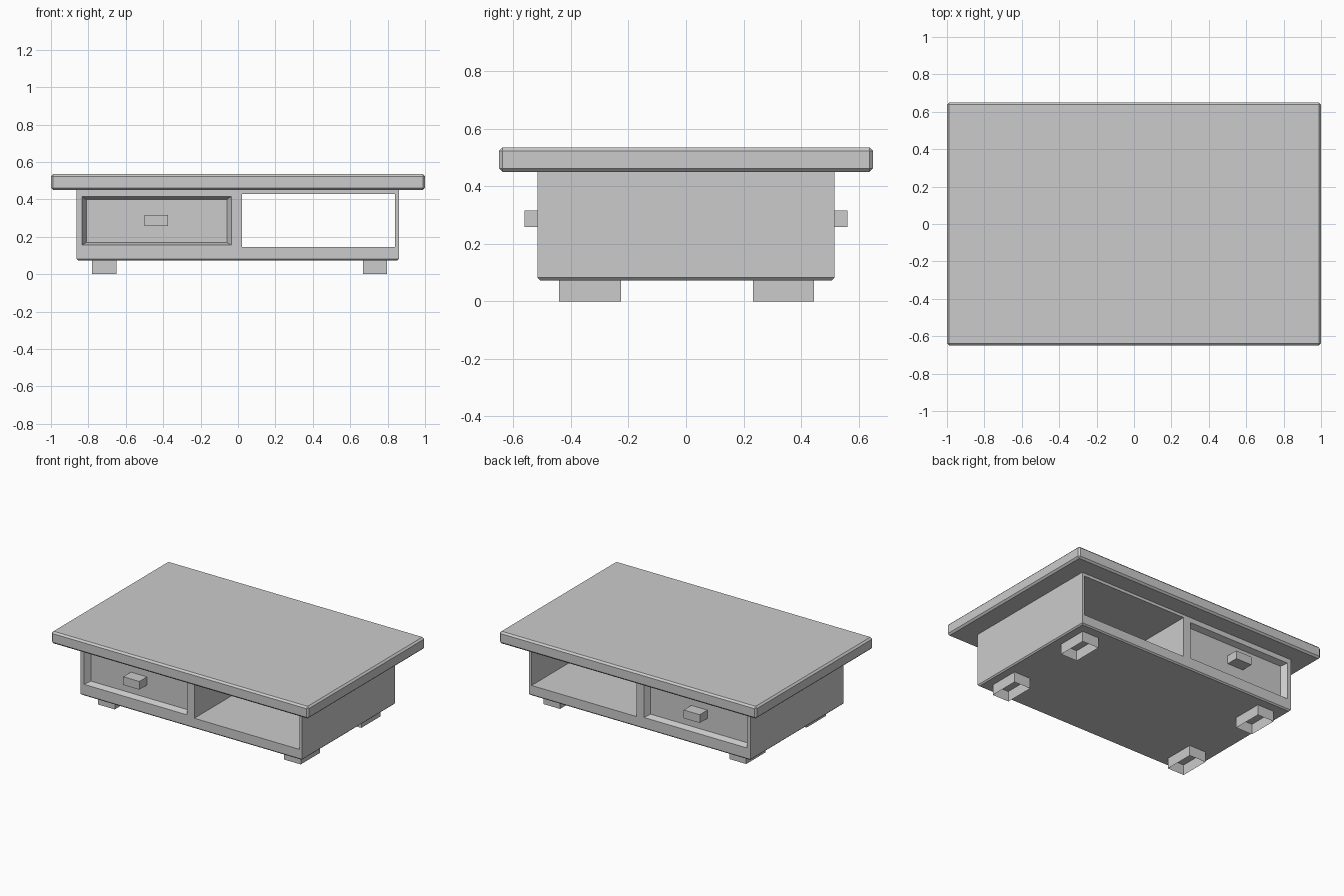
import bpy, bmesh

if "Cube" in bpy.data.objects:
    bpy.data.objects.remove(bpy.data.objects["Cube"])


def mesh_object(name, bm):
    bmesh.ops.recalc_face_normals(bm, faces=bm.faces)
    mesh = bpy.data.meshes.new(name)
    bm.to_mesh(mesh)
    bm.free()
    ob = bpy.data.objects.new(name, mesh)
    bpy.context.collection.objects.link(ob)
    return ob


def box(name, x, y, z, bevel=0, bevel_z=None):
    """Box from ranges; bevels all edges, or only those lying at height bevel_z."""
    bm = bmesh.new()
    bmesh.ops.create_cube(bm, size=1)
    for v in bm.verts:
        v.co = [r[0] if c < 0 else r[1] for c, r in zip(v.co, (x, y, z))]
    if bevel:
        edges = [e for e in bm.edges if bevel_z is None
                 or all(abs(v.co.z - bevel_z) < 1e-4 for v in e.verts)]
        bmesh.ops.bevel(bm, geom=edges, offset=bevel, segments=1, affect='EDGES')
    return mesh_object(name, bm)


def cut(target, cutter):
    cutter.hide_render = True
    mod = target.modifiers.new("cut", 'BOOLEAN')
    mod.operation = 'DIFFERENCE'
    mod.solver = 'EXACT'
    mod.object = cutter
    bpy.context.view_layer.objects.active = target
    bpy.ops.object.modifier_apply(modifier=mod.name)
    bpy.data.objects.remove(cutter)


# Table top with a small chamfer
box("table_top", (-1, 1), (-0.65, 0.65), (0.45, 0.535), 0.012)

# Cabinet body, chamfered around its lower edge
body = box("cabinet", (-0.863, 0.86), (-0.516, 0.516), (0.073, 0.451), 0.009, 0.073)

# Open shelf running from front to back
cut(body, box("shelf_cutter", (0.022, 0.84), (-0.7, 0.7), (0.146, 0.43)))

for s, side in ((-1, "front"), (1, "back")):
    # Drawer recess with sloping walls
    bm = bmesh.new()
    rings = []
    for y, grow in ((0.476, -0.024), (0.516, 0), (0.541, 0.015)):
        x0, x1, z0, z1 = -0.835 - grow, -0.035 + grow, 0.155 - grow * 0.6, 0.415 + grow * 0.6
        rings.append([bm.verts.new((x, s * y, z)) for x, z in
                      ((x0, z0), (x1, z0), (x1, z1), (x0, z1))])
    bm.faces.new(rings[0])
    bm.faces.new(rings[-1])
    for a, b in zip(rings, rings[1:]):
        for i in range(4):
            j = (i + 1) % 4
            bm.faces.new((a[i], a[j], b[j], b[i]))
    cut(body, mesh_object("recess_cutter", bm))

    # Drawer handle
    box(side + "_drawer_handle", (-0.5, -0.375), sorted((s * 0.47, s * 0.561)), (0.258, 0.316))

# Feet: square tubes open at the bottom
for xs, side in (((-0.78, -0.65), "left"), ((0.668, 0.797), "right")):
    for ys, end in (((-0.441, -0.226), "front"), ((0.232, 0.445), "back")):
        foot = box(f"{end}_{side}_foot", xs, ys, (0, 0.074))
        bm = bmesh.new()
        bm.from_mesh(foot.data)
        caps = [f for f in bm.faces if abs(f.normal.z) > 0.9]
        bmesh.ops.delete(bm, geom=caps, context='FACES')
        bm.to_mesh(foot.data)
        bm.free()
